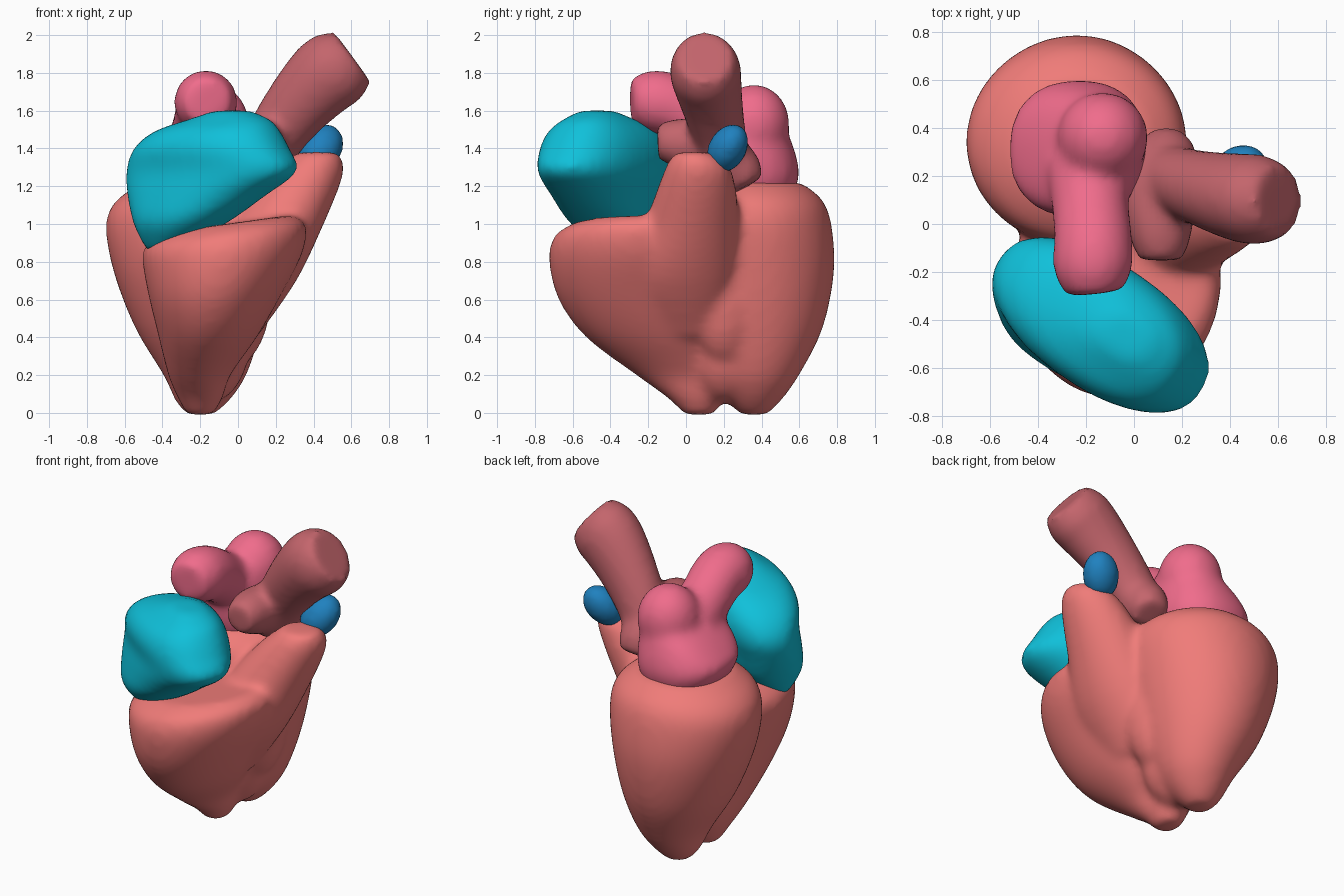
import bpy, bmesh, math
from mathutils import Vector, Matrix

if "Cube" in bpy.data.objects:
    bpy.data.objects.remove(bpy.data.objects["Cube"])

N = 40  # points round each cross-section


def spline(rows, steps=4):
    """Smoothly interpolate a list of equal-length number rows."""
    out = []
    for i in range(len(rows) - 1):
        p = [rows[max(0, min(len(rows) - 1, i + k))] for k in (-1, 0, 1, 2)]
        for s in range(steps):
            t = s / steps
            out.append([0.5 * (2 * b + (c - a) * t + (2 * a - 5 * b + 4 * c - d) * t * t
                               + (3 * b - a - 3 * c + d) * t ** 3) for a, b, c, d in zip(*p)])
    return out + [list(rows[-1])]


def skin(bm, rings):
    loops = [[bm.verts.new(co) for co in ring] for ring in rings]
    for a, b in zip(loops, loops[1:]):
        for i in range(N):
            j = (i + 1) % N
            bm.faces.new((a[i], a[j], b[j], b[i]))
    bm.faces.new(loops[0][::-1])
    bm.faces.new(loops[-1])


def stack(bm, rows, turn=0, power=2.0):
    """Level sections: z, centre x, centre y, radius x, radius y, slope in x."""
    rings = []
    for z, cx, cy, rx, ry, slope in spline(rows):
        ring = []
        for i in range(N):
            a = 2 * math.pi * i / N
            c, s = math.cos(a), math.sin(a)
            c = math.copysign(abs(c) ** (2 / power), c) * max(rx, 0.01)
            s = math.copysign(abs(s) ** (2 / power), s) * max(ry, 0.01)
            x = c * math.cos(turn) - s * math.sin(turn)
            y = c * math.sin(turn) + s * math.cos(turn)
            ring.append((cx + x, cy + y, z + slope * x))
        rings.append(ring)
    skin(bm, rings)


def tube(bm, rows, flat=1.0):
    """Round tube along a path: x, y, z, radius; flat squeezes it in y."""
    rows = spline(rows)
    pts = [Vector(r[:3]) for r in rows]
    squeeze = Matrix.Diagonal((1, flat, 1))
    rings = []
    for k, r in enumerate(rows):
        d = (pts[min(k + 1, len(pts) - 1)] - pts[max(k - 1, 0)]).normalized()
        u = d.cross(Vector((0.3, 0.2, -1))).normalized()
        v = d.cross(u)
        rings.append([pts[k] + squeeze @ (r[3] * (u * math.cos(2 * math.pi * i / N)
                                                  + v * math.sin(2 * math.pi * i / N))) for i in range(N)])
    skin(bm, rings)


def ball(bm, centre, size, turn=(0, 0, 0)):
    m = Matrix.Translation(centre)
    for ang, ax in zip(turn, "XYZ"):
        m = m @ Matrix.Rotation(ang, 4, ax)
    m = m @ Matrix.Diagonal((*size, 1))
    bmesh.ops.create_uvsphere(bm, u_segments=32, v_segments=20, radius=1, matrix=m)


def finish(name, bm, colour, smooth=8):
    """Fuse the overlapping volumes into one soft skin."""
    bmesh.ops.recalc_face_normals(bm, faces=bm.faces)
    me = bpy.data.meshes.new(name)
    bm.to_mesh(me)
    bm.free()
    ob = bpy.data.objects.new(name, me)
    bpy.context.collection.objects.link(ob)
    mat = bpy.data.materials.new(name + "_colour")
    mat.diffuse_color = (*colour, 1)
    mat.use_nodes = True
    mat.node_tree.nodes["Principled BSDF"].inputs["Base Color"].default_value = mat.diffuse_color
    me.materials.append(mat)
    r = ob.modifiers.new("fuse", 'REMESH')
    r.mode, r.voxel_size, r.use_smooth_shade = 'VOXEL', 0.024, True
    s = ob.modifiers.new("soften", 'SMOOTH')
    s.factor, s.iterations = 0.5, smooth


# both ventricles in one skin: rear lobe
bm = bmesh.new()
stack(bm, [(-0.01, -0.2, 0.36, 0.07, 0.07, 0), (0.06, -0.19, 0.36, 0.14, 0.14, 0),
           (0.2, -0.175, 0.36, 0.22, 0.24, 0), (0.45, -0.21, 0.36, 0.335, 0.365, 0),
           (0.75, -0.235, 0.35, 0.425, 0.435, 0), (1.0, -0.24, 0.34, 0.46, 0.43, 0),
           (1.13, -0.23, 0.33, 0.41, 0.39, 0), (1.22, -0.22, 0.33, 0.28, 0.28, 0)])
# front lobe
stack(bm, [(-0.01, -0.2, 0.07, 0.07, 0.08, 0), (0.08, -0.2, 0.05, 0.12, 0.15, 0),
           (0.2, -0.205, -0.01, 0.165, 0.255, 0), (0.4, -0.16, -0.14, 0.26, 0.39, 0),
           (0.6, -0.12, -0.22, 0.345, 0.455, 0.05), (0.8, -0.08, -0.235, 0.42, 0.49, 0.1),
           (0.93, -0.07, -0.24, 0.43, 0.46, 0.14), (1.0, -0.06, -0.23, 0.35, 0.36, 0.14)])
# rising outflow
stack(bm, [(0.4, -0.06, 0.0, 0.16, 0.22, 0), (0.7, 0.08, -0.03, 0.23, 0.3, 0),
           (1.0, 0.21, 0.03, 0.245, 0.25, 0), (1.22, 0.34, 0.06, 0.205, 0.2, 0),
           (1.32, 0.4, 0.06, 0.16, 0.16, 0), (1.38, 0.42, 0.04, 0.11, 0.1, 0)])
# filling between the lobes
ball(bm, (-0.16, 0.2, 0.36), (0.22, 0.2, 0.31))
ball(bm, (0.0, 0.2, 0.66), (0.18, 0.2, 0.4))
finish("ventricles", bm, (0.87, 0.2, 0.19), 13)

# front atrium
bm = bmesh.new()
stack(bm, [(0.86, -0.41, -0.36, 0.08, 0.06, 0), (1.0, -0.31, -0.385, 0.25, 0.2, 0),
           (1.15, -0.22, -0.405, 0.40, 0.235, 0), (1.28, -0.14, -0.42, 0.505, 0.255, 0),
           (1.4, -0.14, -0.425, 0.45, 0.265, 0), (1.49, -0.11, -0.44, 0.36, 0.23, 0),
           (1.55, -0.05, -0.46, 0.24, 0.16, 0), (1.6, -0.03, -0.47, 0.10, 0.08, 0)],
      turn=math.radians(-34), power=2.3)
finish("front_atrium", bm, (0.005, 0.53, 0.7), 10)

# rear atrium: main sac, back hump, forward ear
bm = bmesh.new()
stack(bm, [(1.1, -0.22, 0.32, 0.2, 0.22, 0), (1.25, -0.23, 0.32, 0.28, 0.28, 0),
           (1.4, -0.24, 0.3, 0.28, 0.27, 0.3), (1.5, -0.24, 0.28, 0.22, 0.23, 0.5),
           (1.56, -0.22, 0.26, 0.13, 0.15, 0.5)], power=2.3)
ball(bm, (-0.13, 0.36, 1.53), (0.19, 0.19, 0.21))
tube(bm, [(-0.16, -0.29, 1.65, 0.12), (-0.17, -0.19, 1.65, 0.165),
          (-0.17, -0.08, 1.63, 0.165), (-0.18, 0.06, 1.55, 0.16), (-0.2, 0.25, 1.45, 0.17)])
finish("rear_atrium", bm, (0.87, 0.15, 0.26), 14)

# great artery: upright trunk with flat end and knobby root
bm = bmesh.new()
tube(bm, [(0.1, 0.22, 1.25, 0.14), (0.19, 0.18, 1.45, 0.155), (0.32, 0.14, 1.63, 0.18),
          (0.45, 0.11, 1.77, 0.205), (0.53, 0.1, 1.83, 0.205), (0.605, 0.1, 1.885, 0.165)], 0.9)
tube(bm, [(0.11, -0.15, 1.43, 0.09), (0.11, -0.05, 1.43, 0.13), (0.1, 0.12, 1.39, 0.15),
          (0.13, 0.26, 1.29, 0.14), (0.14, 0.32, 1.2, 0.1)])
finish("great_artery", bm, (0.55, 0.13, 0.15), 9)

# small vessel end
bm = bmesh.new()
ball(bm, (0.44, 0.22, 1.4), (0.11, 0.1, 0.145), (math.radians(-30), math.radians(28), 0))
finish("small_vessel", bm, (0.014, 0.22, 0.52), 3)
